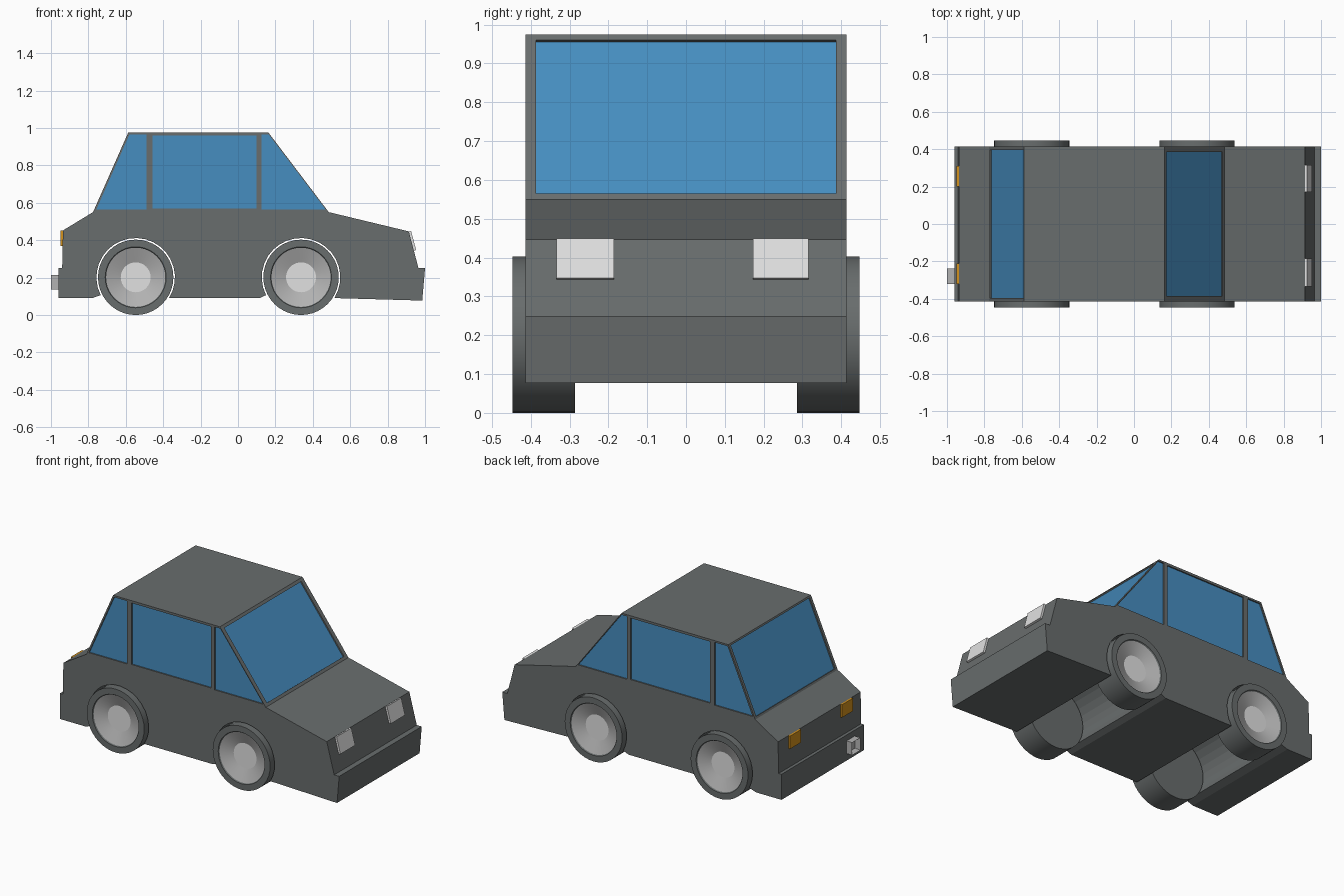
import bpy, bmesh, math
from mathutils import Vector

if "Cube" in bpy.data.objects:
    bpy.data.objects.remove(bpy.data.objects["Cube"])


def material(name, rgb):
    m = bpy.data.materials.new(name)
    m.diffuse_color = (*rgb, 1)
    m.use_nodes = True
    m.node_tree.nodes["Principled BSDF"].inputs["Base Color"].default_value = m.diffuse_color
    return m


CHARCOAL = material("charcoal", (0.14, 0.153, 0.153))
GLASS = material("blue glass", (0.062, 0.27, 0.53))
SILVER = material("silver", (0.45, 0.45, 0.45))
WHITE = material("light grey", (0.75, 0.75, 0.75))
AMBER = material("amber", (0.66, 0.29, 0.012))


def add_prism(bm, pts, vec):
    """Closed prism: polygon pts swept along vec."""
    vec = Vector(vec)
    a = [bm.verts.new(p) for p in pts]
    b = [bm.verts.new(Vector(p) + vec) for p in pts]
    bm.faces.new(a)
    bm.faces.new(b[::-1])
    for i in range(len(a)):
        j = (i + 1) % len(a)
        bm.faces.new((a[i], b[i], b[j], a[j]))


def finish(bm, name, *mats):
    bmesh.ops.recalc_face_normals(bm, faces=bm.faces[:])
    me = bpy.data.meshes.new(name)
    bm.to_mesh(me)
    bm.free()
    for m in mats:
        me.materials.append(m)
    ob = bpy.data.objects.new(name, me)
    bpy.context.collection.objects.link(ob)
    return ob


def prism(name, pts, vec, mat):
    bm = bmesh.new()
    add_prism(bm, pts, vec)
    return finish(bm, name, mat)


W = 0.414                      # half width of the body
REAR_X, FRONT_X, AXLE_Z = -0.547, 0.337, 0.2015


# Body: side profile with wheel arches, swept across the width
def arch(cx, r=0.21, n=20):
    a0, a1 = math.radians(-32), math.radians(207)
    return [(cx + r * math.cos(a0 + (a1 - a0) * i / n),
             AXLE_Z + r * math.sin(a0 + (a1 - a0) * i / n)) for i in range(n + 1)]


profile = [(-0.96, 0.09), (-0.96, 0.252), (-0.94, 0.252), (-0.936, 0.452),
           (-0.775, 0.55), (-0.587, 0.975), (0.163, 0.975), (0.485, 0.55),
           (0.913, 0.447), (0.965, 0.25), (1.0, 0.25), (0.985, 0.077), (0.532, 0.09)]
profile += arch(FRONT_X) + [(0.115, 0.09), (-0.352, 0.09)] + arch(REAR_X) + [(-0.78, 0.09)]
body = prism("car_body", [(x, -W, z) for x, z in profile], (0, 2 * W, 0), CHARCOAL)

# Windows: outline on the body surface plus outward direction
windows = []
side_shapes = {
    "rear_side_window": [(-0.757, 0.565), (-0.49, 0.565), (-0.49, 0.964), (-0.581, 0.964)],
    "middle_side_window": [(-0.457, 0.57), (0.1, 0.57), (0.1, 0.96), (-0.457, 0.96)],
    "front_side_window": [(0.126, 0.565), (0.468, 0.565), (0.165, 0.964), (0.126, 0.964)],
}
for name, pts in side_shapes.items():
    for s in (-1, 1):
        windows.append((name, [(x, s * W, z) for x, z in pts], Vector((0, s, 0))))


def end_window(name, low, high, hw, z0, z1):
    def at(z):
        return low[0] + (high[0] - low[0]) * (z - low[1]) / (high[1] - low[1])
    pts = [(at(z0), -hw, z0), (at(z0), hw, z0), (at(z1), hw, z1), (at(z1), -hw, z1)]
    side = 1 if low[0] > 0 else -1
    n = Vector((side * (high[1] - low[1]), 0, abs(high[0] - low[0]))).normalized()
    windows.append((name, pts, n))


end_window("windshield", (0.485, 0.55), (0.163, 0.975), 0.386, 0.565, 0.96)
end_window("rear_window", (-0.775, 0.55), (-0.587, 0.975), 0.395, 0.562, 0.965)

# Cut shallow pockets and set a pane into each
DEPTH = 0.01
bm = bmesh.new()
for name, pts, n in windows:
    add_prism(bm, [Vector(p) + n * 0.03 for p in pts], -n * (0.03 + DEPTH))
    prism(name, [Vector(p) - n * (DEPTH - 0.002) for p in pts], -n * 0.006, GLASS)
cutter = finish(bm, "window_cutter", CHARCOAL)
cutter.hide_render = True
mod = body.modifiers.new("window pockets", 'BOOLEAN')
mod.operation, mod.solver, mod.object = 'DIFFERENCE', 'EXACT', cutter
dg = bpy.context.evaluated_depsgraph_get()
cut_mesh = bpy.data.meshes.new_from_object(body.evaluated_get(dg))
body.modifiers.clear()
body.data = cut_mesh
bpy.data.objects.remove(cutter)


# Wheels: lathed tyre, dished rim and flat hub
def wheel(name, cx, side, seg=40):
    prof = [(0, 0.286), (0.2015, 0.286), (0.2015, 0.447), (0.163, 0.447),
            (0.158, 0.44), (0.08, 0.41), (0, 0.41)]
    mats = [0, 0, 0, 0, 1, 2]
    bm = bmesh.new()
    rings = [[bm.verts.new((cx + r * math.cos(2 * math.pi * i / seg), side * y,
                            AXLE_Z + r * math.sin(2 * math.pi * i / seg)))
              for i in range(seg)] for r, y in prof]
    for k, mi in enumerate(mats):
        for i in range(seg):
            j = (i + 1) % seg
            f = bm.faces.new((rings[k][i], rings[k][j], rings[k + 1][j], rings[k + 1][i]))
            f.material_index = mi
    bmesh.ops.remove_doubles(bm, verts=bm.verts[:], dist=1e-5)
    ob = finish(bm, name, CHARCOAL, SILVER, WHITE)
    ob.data.shade_smooth()
    ob.data.set_sharp_from_angle(angle=math.radians(20))


for label, cx in (("front", FRONT_X), ("rear", REAR_X)):
    wheel(label + "_wheel_right", cx, -1)
    wheel(label + "_wheel_left", cx, 1)

# Headlights on the sloping nose
nose = Vector((0.197, 0, 0.052)).normalized()
for y0, y1 in ((-0.333, -0.185), (0.172, 0.315)):
    prism("headlight", [(0.936, y0, 0.343), (0.936, y1, 0.343),
                        (0.909, y1, 0.445), (0.909, y0, 0.445)], nose * 0.017, WHITE)

# Tail lights
for y0, y1 in ((-0.32, -0.21), (0.2, 0.31)):
    prism("tail_light", [(-0.93, y0, 0.37), (-0.93, y1, 0.37),
                         (-0.93, y1, 0.452), (-0.93, y0, 0.452)], (-0.018, 0, 0), AMBER)

# Square exhaust pipe with a hollow end
bm = bmesh.new()
add_prism(bm, [(-0.95, -0.32, 0.135), (-0.95, -0.238, 0.135),
               (-0.95, -0.238, 0.215), (-0.95, -0.32, 0.215)], (-0.05, 0, 0))
bmesh.ops.recalc_face_normals(bm, faces=bm.faces[:])
end = min(bm.faces, key=lambda f: f.calc_center_median().x)
bmesh.ops.inset_region(bm, faces=[end], thickness=0.014)
bmesh.ops.translate(bm, verts=end.verts[:], vec=(0.03, 0, 0))
finish(bm, "exhaust_pipe", SILVER)
